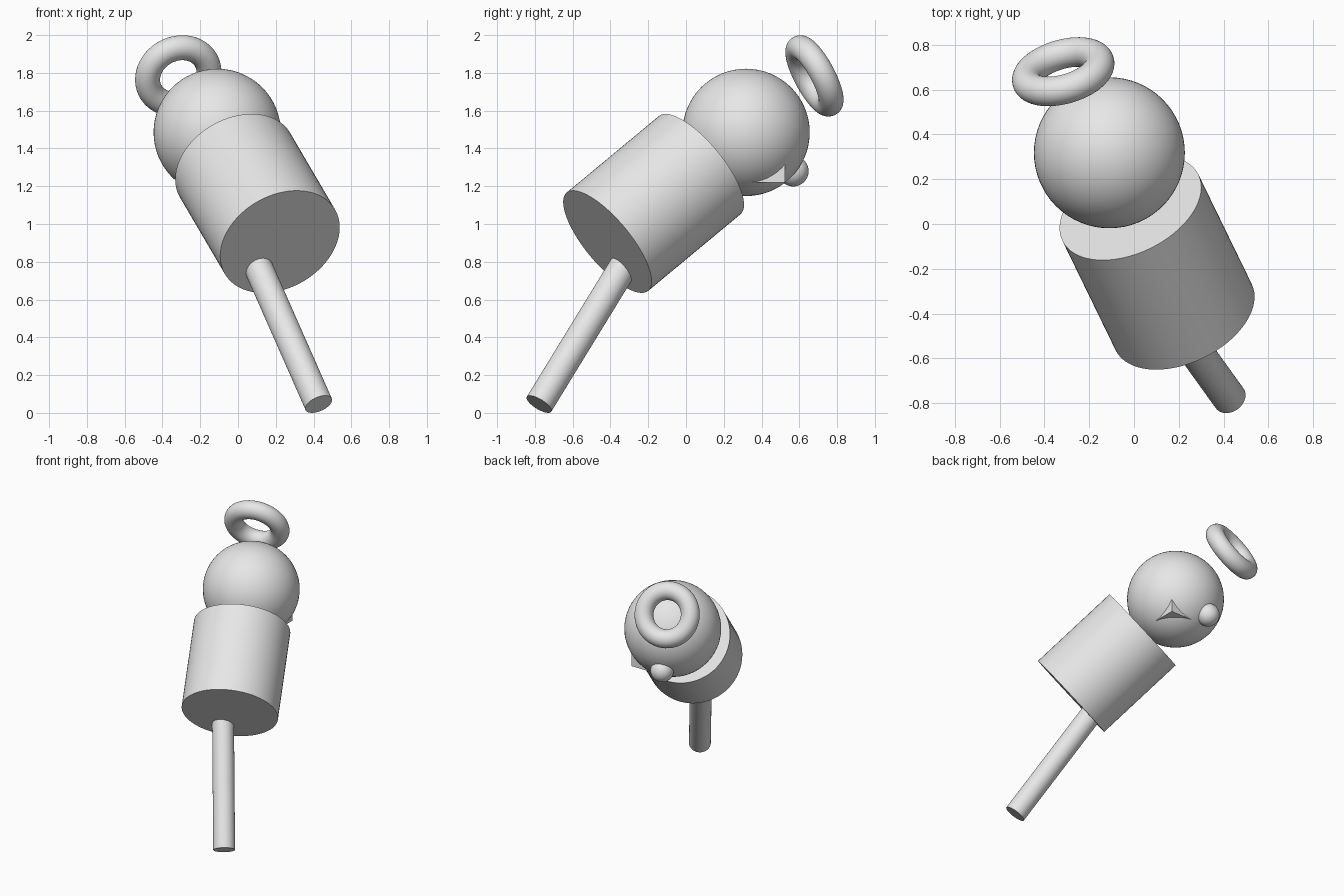
import bpy
import math
from mathutils import Vector

default = bpy.data.objects.get("Cube")
if default:
    bpy.data.objects.remove(default, do_unlink=True)

# One plain grey for everything
GREY = (0.8, 0.8, 0.8, 1.0)
mat = bpy.data.materials.new("light_grey")
mat.use_nodes = True
mat.diffuse_color = GREY
mat.node_tree.nodes["Principled BSDF"].inputs["Base Color"].default_value = GREY


def finish(name, axis=None, smooth=True):
    """Name the new object, turn its local z to the axis and colour it."""
    obj = bpy.context.active_object
    obj.name = name
    obj.data.materials.append(mat)
    if axis is not None:
        obj.rotation_mode = 'QUATERNION'
        obj.rotation_quaternion = Vector(axis).to_track_quat('Z', 'Y')
    if smooth:
        bpy.ops.object.shade_smooth_by_angle(angle=math.radians(35))
    return obj


def rod(name, start, end, radius, sides=64):
    """Capped cylinder between two points."""
    a, b = Vector(start), Vector(end)
    bpy.ops.mesh.primitive_cylinder_add(
        vertices=sides, radius=radius, depth=(b - a).length, location=(a + b) / 2)
    return finish(name, b - a)


def ball(name, centre, radius):
    bpy.ops.mesh.primitive_uv_sphere_add(
        segments=64, ring_count=32, radius=radius, location=centre)
    return finish(name)


# Leaning body and the stick running into its base
rod("body", (0.222, -0.416, 0.906), (-0.016, 0.073, 1.312), 0.338)
rod("stick", (0.427, -0.778, 0.046), (0.082, -0.299, 0.828), 0.076)

# Head with a half-sunk ball and one corner of a sunk block showing
head = Vector((-0.11, 0.318, 1.485))
ball("head", head, 0.337)
ball("nose", head + Vector((-0.085, 0.25, -0.205)), 0.081)
bpy.ops.mesh.primitive_cube_add(size=0.2, location=head + Vector((0.106, 0.106, -0.165)))
finish("corner_block", smooth=False)

# Ring floating behind the head
bpy.ops.mesh.primitive_torus_add(
    major_radius=0.168, minor_radius=0.066, major_segments=64, minor_segments=32,
    location=(-0.316, 0.68, 1.784))
finish("ring", (-0.25, 0.85, 0.46))
